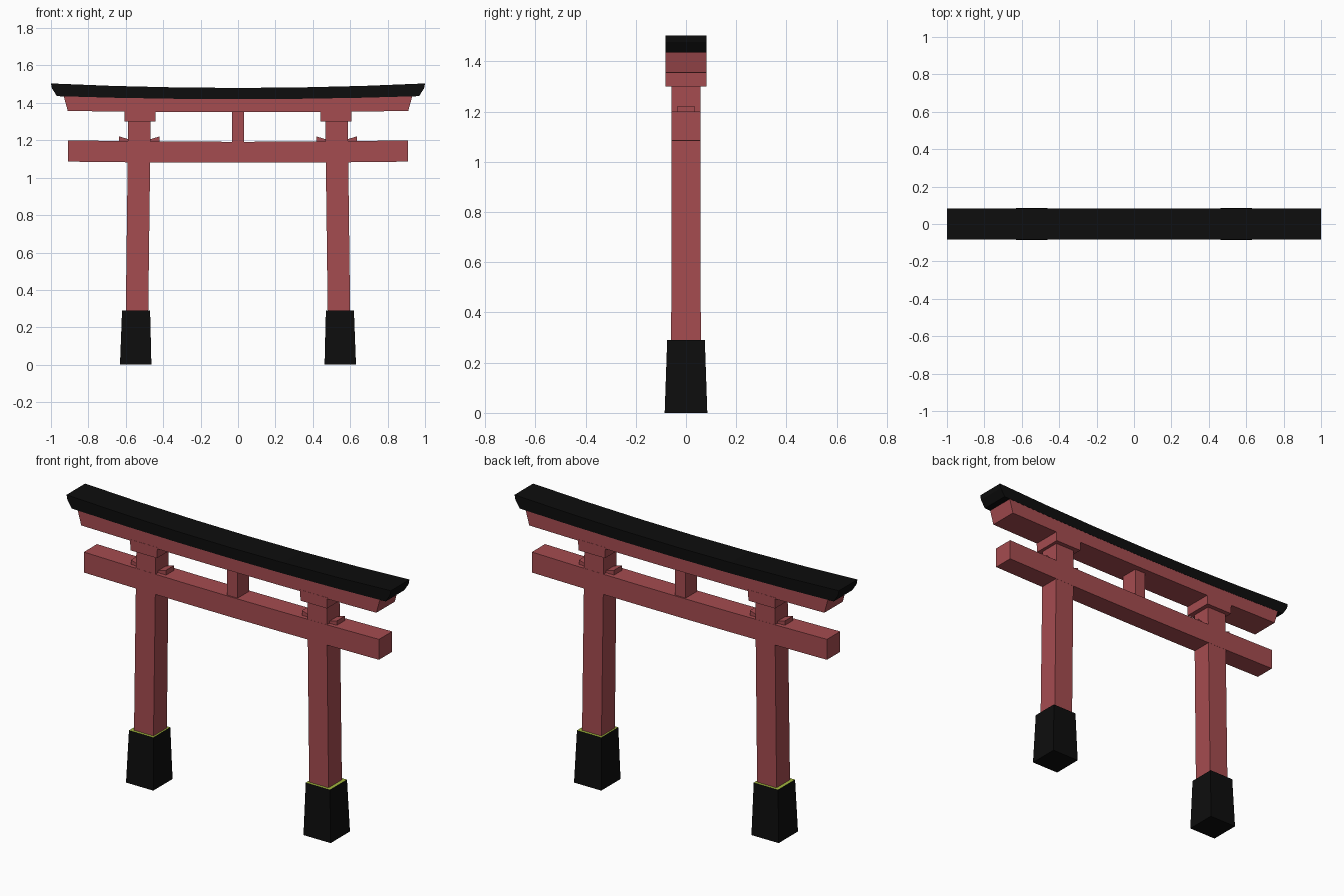
import bpy, bmesh

if "Cube" in bpy.data.objects:
    bpy.data.objects.remove(bpy.data.objects["Cube"])


def material(name, rgb):
    m = bpy.data.materials.new(name)
    m.diffuse_color = (*rgb, 1)
    m.use_nodes = True
    m.node_tree.nodes["Principled BSDF"].inputs["Base Color"].default_value = m.diffuse_color
    return m


RED = material("faded red", (0.376, 0.072, 0.080))
BLACK = material("black", (0.004, 0.004, 0.004))
MOSS = material("moss green", (0.37, 0.48, 0.05))


def make(name, bm, *mats):
    bmesh.ops.recalc_face_normals(bm, faces=bm.faces)
    me = bpy.data.meshes.new(name)
    bm.to_mesh(me)
    bm.free()
    for m in mats:
        me.materials.append(m)
    ob = bpy.data.objects.new(name, me)
    bpy.context.collection.objects.link(ob)
    return ob


def prism(name, outline, half_depth, *mats):
    """Extrude an x-z outline symmetrically along y."""
    bm = bmesh.new()
    front = bm.faces.new([bm.verts.new((x, -half_depth, z)) for x, z in outline])
    new = bmesh.ops.extrude_face_region(bm, geom=[front])["geom"]
    bmesh.ops.translate(bm, vec=(0, 2 * half_depth, 0),
                        verts=[v for v in new if isinstance(v, bmesh.types.BMVert)])
    return make(name, bm, *mats)


def frustum(name, z0, x0, hx0, hy0, z1, x1, hx1, hy1, *mats):
    """Box tapering from a lower rectangle to an upper one."""
    bm = bmesh.new()
    rings = []
    for z, x, hx, hy in ((z0, x0, hx0, hy0), (z1, x1, hx1, hy1)):
        rings.append([bm.verts.new((x + sx * hx, sy * hy, z))
                      for sx, sy in ((-1, -1), (1, -1), (1, 1), (-1, 1))])
    lo, hi = rings
    bm.faces.new(lo)
    top = bm.faces.new(hi)
    for i in range(4):
        j = (i + 1) % 4
        bm.faces.new((lo[i], lo[j], hi[j], hi[i]))
    top.material_index = len(mats) - 1
    return make(name, bm, *mats)


STATIONS = [-1, -0.67, -0.33, 0, 0.33, 0.67, 1]


def bowed_beam(name, bottom, top, half_depth, mat, tip=None):
    """Beam with ends curving up; bottom/top = (half length, middle z, end z)."""
    def edge(h, z_mid, z_end):
        return [(h * t, z_mid + (z_end - z_mid) * t * t) for t in STATIONS]
    right = [tip] if tip else []
    left = [(-tip[0], tip[1])] if tip else []
    return prism(name, edge(*bottom) + right + edge(*top)[::-1] + left, half_depth, mat)


# Roof beam, lintel below it and tie beam
bowed_beam("roof_beam", (0.968, 1.42, 1.436), (1.0, 1.48, 1.504), 0.082, BLACK, (0.995, 1.478))
bowed_beam("upper_lintel", (0.91, 1.35, 1.357), (0.932, 1.422, 1.436), 0.081, RED)
bowed_beam("tie_beam", (0.91, 1.08, 1.086), (0.91, 1.192, 1.2), 0.058, RED)

# Centre strut
frustum("centre_strut", 1.18, 0, 0.033, 0.05, 1.36, 0, 0.033, 0.05, RED)

for s, side in ((-1, "left"), (1, "right")):
    # Leaning pillar, footing with mossy top, and capital
    frustum(side + "_pillar", 0.28, s * 0.54, 0.06, 0.059,
            1.31, s * 0.527, 0.06, 0.057, RED)
    frustum(side + "_footing", 0, s * 0.547, 0.084, 0.085,
            0.29, s * 0.545, 0.075, 0.075, BLACK, MOSS)
    frustum(side + "_capital", 1.3, s * 0.524, 0.082, 0.082,
            1.36, s * 0.524, 0.084, 0.082, RED)
    # Wedges on the tie beam either side of the pillar
    for d, where in ((-1, "inner"), (1, "outer")):
        c = 0.527
        prism(f"{side}_{where}_wedge",
              [(s * (c + d * a), z) for a, z in
               ((0.05, 1.19), (0.108, 1.19), (0.108, 1.221), (0.05, 1.203))], 0.035, RED)
